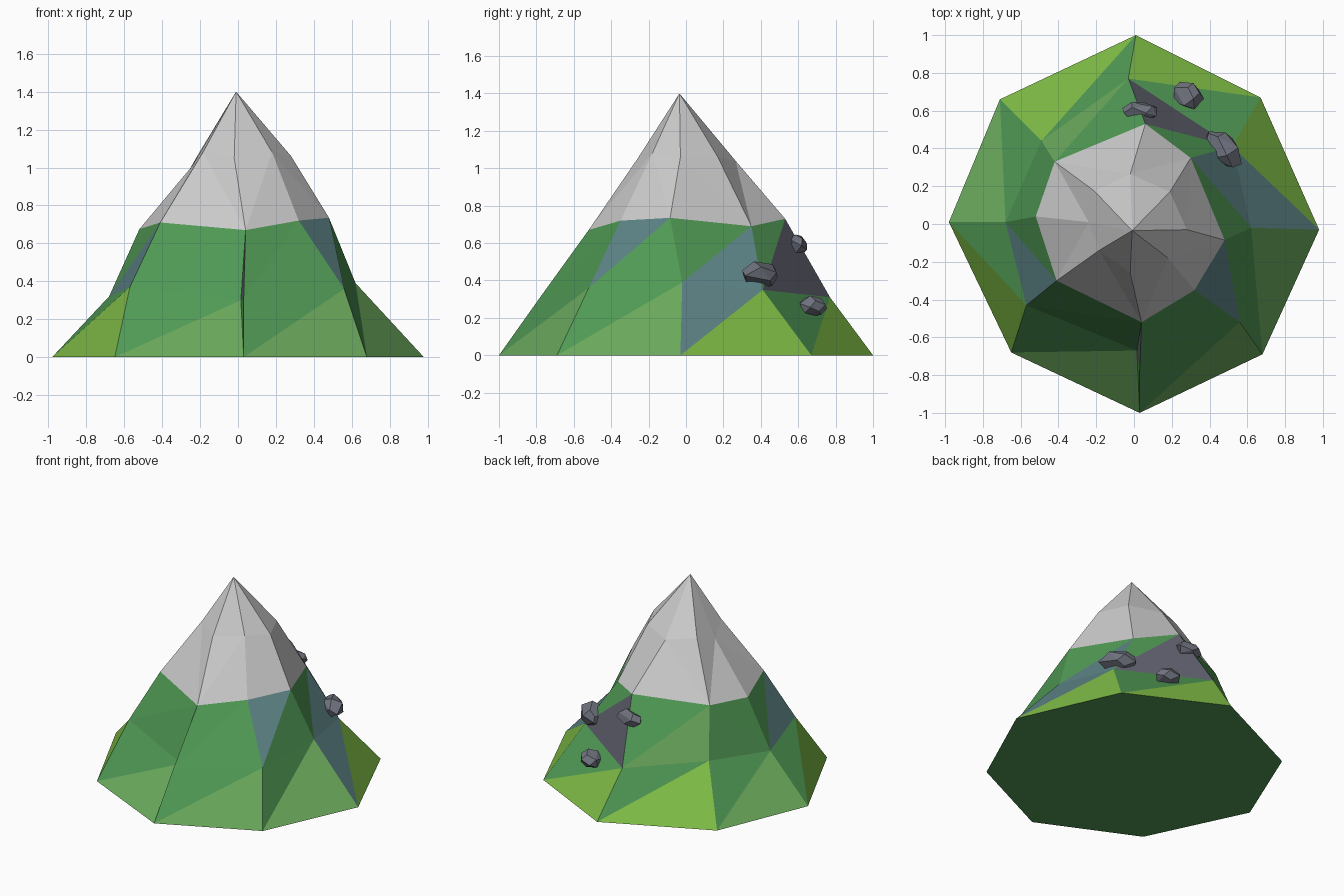
import bpy, bmesh, math, random
from mathutils import Vector, Matrix

if "Cube" in bpy.data.objects:
    bpy.data.objects.remove(bpy.data.objects["Cube"])

def material(name, rgb):
    m = bpy.data.materials.new(name)
    m.diffuse_color = (*rgb, 1)
    m.use_nodes = True
    m.node_tree.nodes["Principled BSDF"].inputs["Base Color"].default_value = m.diffuse_color
    return m

MATS = {
    "green": material("grass", (0.08, 0.32, 0.09)),
    "light": material("pale_grass", (0.15, 0.41, 0.11)),
    "lime": material("lime_grass", (0.21, 0.50, 0.06)),
    "blue": material("blue_slate", (0.11, 0.23, 0.24)),
    "rock": material("bare_rock", (0.12, 0.12, 0.16)),
    "snow": material("snow", (0.8, 0.8, 0.8)),
    "stone": material("stone", (0.16, 0.17, 0.21)),
}

# Rings of eight points, anticlockwise from the front
rings = {
    "B": [(.03, -1, 0), (.68, -.69, 0), (.98, -.03, 0), (.67, .67, 0),
          (.01, 1, 0), (-.71, .66, 0), (-.98, .01, 0), (-.65, -.68, 0)],
    "M": [(.03, -.78, .31), (.56, -.52, .36), (.62, -.02, .39), (.52, .41, .35),
          (-.03, .77, .31), (-.49, .44, .36), (-.68, .01, .32), (-.57, -.43, .37)],
    "S": [(.04, -.52, .67), (.32, -.35, .72), (.48, -.085, .735), (.30, .35, .69),
          (.06, .53, .73), (-.42, .33, .70), (-.52, .04, .675), (-.41, -.30, .71)],
    "U": [(-.02, -.26, 1.05), (.18, -.18, 1.08), (.28, -.03, 1.06), (.19, .17, 1.06),
          (-.02, .265, 1.04), (-.21, .175, 1.07), (-.24, .01, 1.01), (-.185, -.14, 1.08)],
}
P = {f"{k}{i}": p for k, pts in rings.items() for i, p in enumerate(pts)}
P["L0"] = (.015, -.67, .30)      # recessed left lip of the front cleft
P["A"] = (-.01, -.035, 1.4)      # summit

def faceted(name, faces):
    """faces: list of ('space separated point names', material key)"""
    bm, vs = bmesh.new(), {}
    ob_mats = list(dict.fromkeys(c for _, c in faces))
    for names, colour in faces:
        loop = []
        for n in names.split():
            if n not in vs:
                vs[n] = bm.verts.new(P[n])
            loop.append(vs[n])
        bm.faces.new(loop).material_index = ob_mats.index(colour)
    me = bpy.data.meshes.new(name)
    bm.to_mesh(me)
    bm.free()
    for c in ob_mats:
        me.materials.append(MATS[c])
    ob = bpy.data.objects.new(name, me)
    bpy.context.collection.objects.link(ob)
    return ob

# Grassy slopes: each sector has two lower and two upper triangles
slopes = [
    ("B0 B1 M1", "light"), ("B0 M1 M0", "green"), ("M0 M1 S1", "green"), ("M0 S1 S0", "green"),
    ("B1 B2 M2", "light"), ("B1 M2 M1", "green"), ("M1 M2 S2", "green"), ("M1 S2 S1", "blue"),
    ("B2 B3 M3", "lime"), ("B2 M3 M2", "blue"), ("M2 M3 S3", "blue"), ("M2 S3 S2", "green"),
    ("B3 B4 M4", "lime"), ("B3 M4 M3", "green"), ("M3 M4 S4", "rock"), ("M3 S4 S3", "green"),
    ("B4 B5 M5", "lime"), ("B4 M5 M4", "green"), ("M4 M5 S5", "light"), ("M4 S5 S4", "green"),
    ("B5 B6 M6", "light"), ("B5 M6 M5", "green"), ("M5 M6 S5", "green"), ("M6 S6 S5", "green"),
    ("B6 B7 M7", "lime"), ("B6 M7 M6", "green"), ("M6 M7 S7", "blue"), ("M6 S7 S6", "green"),
    ("B7 B0 L0", "light"), ("B7 L0 M7", "green"), ("M7 L0 S0", "green"), ("M7 S0 S7", "green"),
    ("B0 M0 L0", "green"), ("M0 S0 L0", "rock"),
    ("B7 B6 B5 B4 B3 B2 B1 B0", "green"),
]
faceted("mountain_slopes", slopes)

# Snow cap: one triangulated band and a fan up to the summit
snow = []
for i in range(8):
    j = (i + 1) % 8
    if i in (0, 3, 5):
        band = [f"S{i} S{j} U{j}", f"S{i} U{j} U{i}"]
    else:
        band = [f"S{i} S{j} U{i}", f"S{j} U{j} U{i}"]
    snow += [(f, "snow") for f in band + [f"U{i} U{j} A"]]
faceted("snow_cap", snow)

# Boulders: convex hulls of jittered directions
def boulder(name, centre, size, turn, seed):
    rnd = random.Random(seed)
    bm = bmesh.new()
    n = 16
    for k in range(n):
        z = 1 - 2 * (k + 0.5) / n
        a = k * 2.4 + rnd.uniform(-.3, .3)
        r = math.sqrt(1 - z * z)
        bm.verts.new(Vector((r * math.cos(a), r * math.sin(a), z)) * rnd.uniform(.9, 1.05))
    bmesh.ops.convex_hull(bm, input=bm.verts[:])
    bmesh.ops.dissolve_limit(bm, angle_limit=math.radians(22), verts=bm.verts[:], edges=bm.edges[:])
    bmesh.ops.transform(bm, verts=bm.verts[:], matrix=Matrix.Translation(centre)
                        @ Matrix.Rotation(turn, 4, 'Z') @ Matrix.Diagonal((*size, 1)))
    bmesh.ops.recalc_face_normals(bm, faces=bm.faces[:])
    me = bpy.data.meshes.new(name)
    bm.to_mesh(me)
    bm.free()
    me.materials.append(MATS["stone"])
    bpy.context.collection.objects.link(bpy.data.objects.new(name, me))

boulder("boulder_large", (.465, .40, .43), (.13, .09, .075), -.8, 1)
boulder("boulder_low", (.285, .68, .26), (.095, .075, .06), -.7, 2)
boulder("boulder_high", (.03, .59, .59), (.10, .065, .06), 0, 3)
